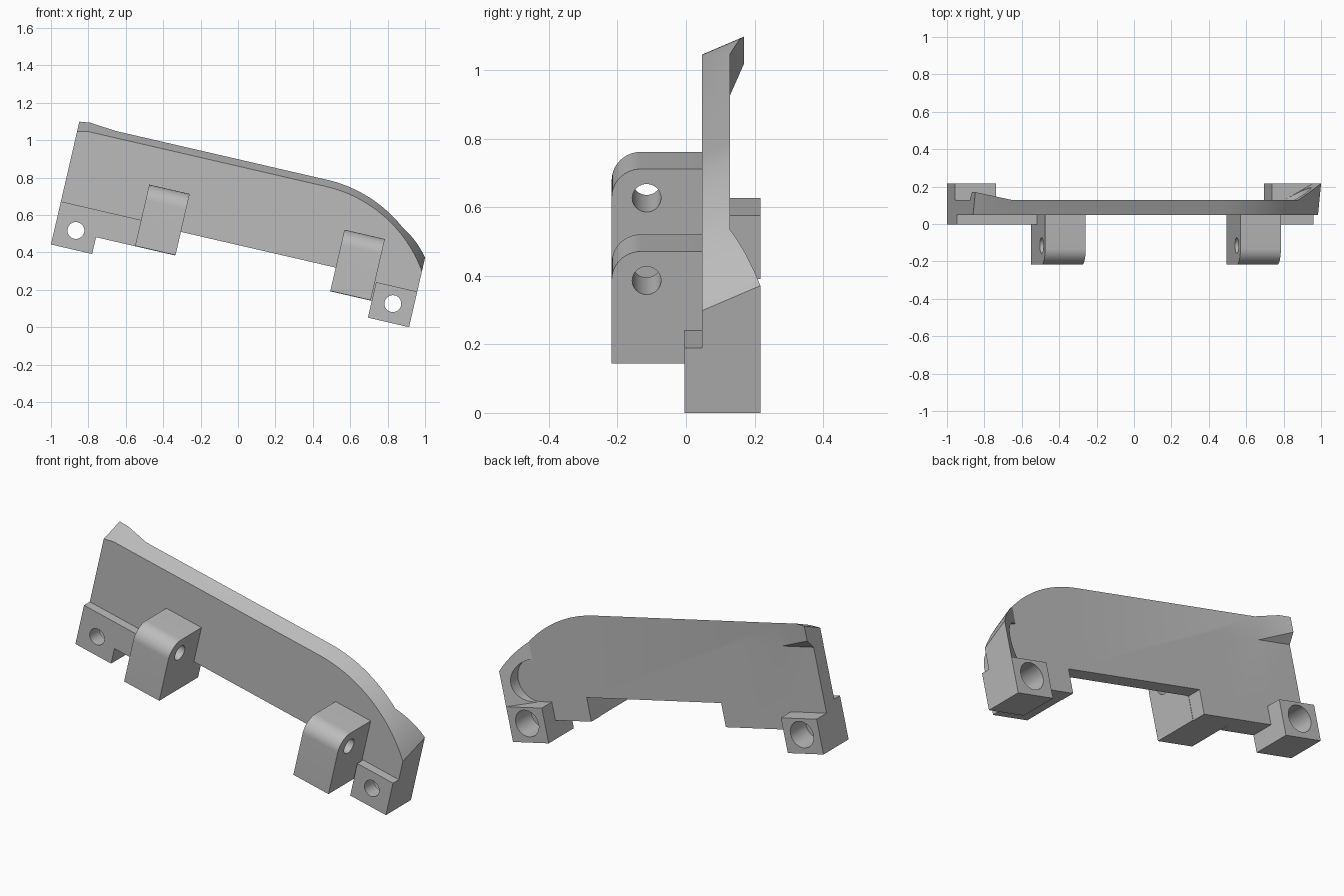
import bpy, bmesh, math
from mathutils import Matrix, Vector

cube = bpy.data.objects.get("Cube")
if cube:
    bpy.data.objects.remove(cube)

grey = bpy.data.materials.new("plain_grey")
grey.use_nodes = True
colour = (0.5, 0.5, 0.5, 1)
grey.diffuse_color = colour
grey.node_tree.nodes["Principled BSDF"].inputs["Base Color"].default_value = colour

# Main dimensions in the untilted frame: x along, y depth, z up
LENGTH, LUG, PAD, FRONT, BACK, REAR = 1.965, 0.226, -0.004, 0.047, 0.129, 0.217
FOOT, STEP, TOP, RISE = 0.092, 0.222, 0.633, 0.44
ARMS = (0.44, 1.511)
PLACE = Matrix.Translation((-1, 0, 0.442)) @ Matrix.Rotation(math.radians(13), 4, "Y")

# How a flat profile (a, b) is laid out for each extrusion axis
LAYOUT = {"x": lambda a, b, t: (t, a, b),
          "y": lambda a, b, t: (a, t, b),
          "z": lambda a, b, t: (a, b, t)}


def prism(name, profile, axis, start, end, rise=0):
    """Extrude a profile; rise lifts the upper points at the far end."""
    bm = bmesh.new()
    rings = []
    for t in (start, end):
        ring = []
        for a, b in profile:
            lift = rise if t == end and b > 0.3 else 0
            ring.append(bm.verts.new(LAYOUT[axis](a, b + lift, t)))
        rings.append(ring)
    bm.faces.new(rings[0])
    bm.faces.new(rings[1])
    n = len(profile)
    for i in range(n):
        j = (i + 1) % n
        bm.faces.new((rings[0][i], rings[0][j], rings[1][j], rings[1][i]))
    bmesh.ops.recalc_face_normals(bm, faces=bm.faces)
    mesh = bpy.data.meshes.new(name)
    bm.to_mesh(mesh)
    bm.free()
    mesh.materials.append(grey)
    obj = bpy.data.objects.new(name, mesh)
    bpy.context.collection.objects.link(obj)
    return obj


def arc(a, b, radius, first, last, steps):
    angles = [math.radians(first + (last - first) * i / steps) for i in range(steps + 1)]
    return [(a + radius * math.cos(t), b + radius * math.sin(t)) for t in angles]


def cylinder(a, b, radius, axis, start, end):
    return prism("cutter", arc(a, b, radius, 0, 360, 48)[:-1], axis, start, end)


def box(left, right, low, high):
    return [(left, low), (right, low), (right, high), (left, high)]


def cut(obj, tool, operation="DIFFERENCE"):
    """Apply one boolean and discard its cutter."""
    mod = obj.modifiers.new("cut", "BOOLEAN")
    mod.operation, mod.object, mod.solver = operation, tool, "EXACT"
    bpy.context.view_layer.update()
    result = bpy.data.meshes.new_from_object(
        obj.evaluated_get(bpy.context.evaluated_depsgraph_get()))
    obj.modifiers.clear()
    obj.data = result
    bpy.data.objects.remove(tool)


lugs = {"left_end": 0, "right_end": LENGTH - LUG}
parts = []

# Plate outline with stepped bottom and one large rounded shoulder
shoulder = 0.72
end_angle = math.degrees(math.acos((LENGTH - 1.362) / shoulder))
outline = [(0, 0), (LUG, 0), (LUG, FOOT), (ARMS[0] + 0.22, FOOT),
           (ARMS[0] + 0.22, STEP), (ARMS[1], STEP), (ARMS[1], FOOT),
           (LENGTH - LUG, FOOT), (LENGTH - LUG, 0), (LENGTH, 0)]
outline += arc(1.362, TOP - shoulder, shoulder, end_angle, 90, 28)
outline += [(0.06, TOP), (0, TOP - 0.013)]
plate = prism("plate", outline, "y", FRONT, REAR, RISE * (REAR - FRONT))

# Thin the plate, leaving a hooked lip at each end
lips = [(0, FRONT), (LENGTH, FRONT), (LENGTH, REAR), (1.81, BACK), (0.2, BACK), (0, 0.17)]
cut(plate, prism("cutter", lips, "z", -0.1, 1), "INTERSECT")
under_lip = [(BACK, -0.1), (0.3, -0.1), (0.3, 0.75), (BACK, 0.545)]
cut(plate, prism("cutter", under_lip, "x", -0.1, 0.5))
cut(plate, cylinder(1.81, 0.305, 0.115, "y", BACK, 0.3))
parts.append(plate)

# Screw pads on the front and thick bosses on the rear
left_pad = [(0, 0), (LUG, 0), (LUG, FOOT), (ARMS[0], FOOT), (ARMS[0], 0.236), (0, 0.236)]
pads = {"left_end": left_pad, "right_end": box(LENGTH - LUG, LENGTH, 0, 0.195)}
for side, x in lugs.items():
    pad = prism(side + "_pad", pads[side], "y", PAD, FRONT)
    boss = prism(side + "_boss", box(x, x + LUG, 0, 0.19), "y", BACK, REAR)
    hole = x + LUG / 2
    for part in (pad, plate, boss):
        cut(part, cylinder(hole, 0.103, 0.045, "y", -0.1, 0.4))
    for part in (plate, boss):
        cut(part, cylinder(hole, 0.103, 0.072, "y", 0.08, 0.4))
    parts += [pad, boss]

# Hinge arms with rounded front top edge and a cross hole
for label, x in zip(("left", "right"), ARMS):
    side_profile = [(FRONT, 0.43), (FRONT, 0.094), (-REAR, 0.094)]
    side_profile += arc(-REAR + 0.085, 0.345, 0.085, 180, 90, 14)
    arm = prism(label + "_hinge_arm", side_profile, "x", x, x + 0.222)
    cut(arm, cylinder(-0.115, 0.343, 0.042, "x", x - 0.1, x + 0.4))
    parts.append(arm)

# Tilt everything into place and smooth the rounded surfaces
bpy.ops.object.select_all(action="DESELECT")
for part in parts:
    part.data.transform(PLACE)
    part.select_set(True)
bpy.context.view_layer.objects.active = plate
bpy.ops.object.shade_smooth_by_angle(angle=math.radians(25))
